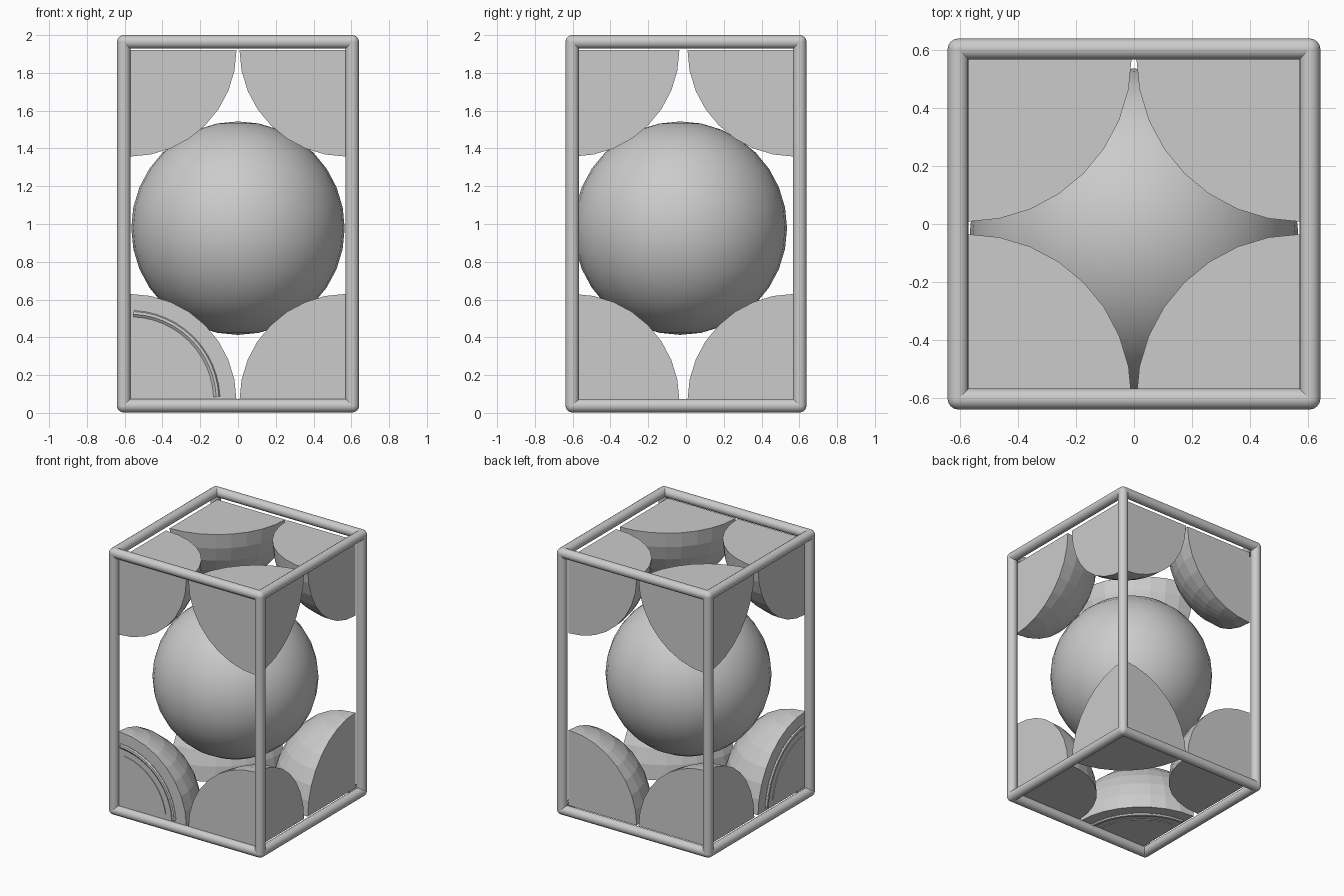
import bpy, bmesh
from math import sin, cos, asin, pi
from mathutils import Vector

cube = bpy.data.objects.get("Cube")
if cube:
    bpy.data.objects.remove(cube, do_unlink=True)

grey = bpy.data.materials.new("plain grey")
grey.use_nodes = True
GREY = (0.6, 0.6, 0.6, 1)
grey.diffuse_color = GREY
grey.node_tree.nodes["Principled BSDF"].inputs["Base Color"].default_value = GREY

R = 0.565       # ball radius
BAR = 0.036     # frame bar radius


def finish(name, bm, smooth=False):
    bmesh.ops.recalc_face_normals(bm, faces=bm.faces)
    mesh = bpy.data.meshes.new(name)
    bm.to_mesh(mesh)
    bm.free()
    mesh.materials.append(grey)
    obj = bpy.data.objects.new(name, mesh)
    bpy.context.collection.objects.link(obj)
    if smooth:
        bpy.ops.object.select_all(action='DESELECT')
        obj.select_set(True)
        bpy.context.view_layer.objects.active = obj
        bpy.ops.object.shade_smooth_by_angle(angle=0.7)
    return obj


def ball(name, centre, radius, segments):
    bm = bmesh.new()
    bmesh.ops.create_uvsphere(bm, u_segments=segments, v_segments=segments // 2, radius=radius)
    bmesh.ops.translate(bm, vec=centre, verts=bm.verts)
    return finish(name, bm, True)


def bar(name, a, b):
    a, b = Vector(a), Vector(b)
    bm = bmesh.new()
    bmesh.ops.create_cone(bm, cap_ends=True, segments=16, radius1=BAR, radius2=BAR,
                          depth=(b - a).length)
    turn = (b - a).to_track_quat('Z', 'Y').to_matrix()
    bmesh.ops.rotate(bm, cent=(0, 0, 0), matrix=turn, verts=bm.verts)
    bmesh.ops.translate(bm, vec=(a + b) / 2, verts=bm.verts)
    return finish(name, bm, True)


def octant(name, centre, signs, steps=8):
    """An eighth of a faceted ball with three flat cut faces."""
    bm = bmesh.new()

    def vert(x, y, z):
        local = Vector((x * signs[0], y * signs[1], z * signs[2]))
        return bm.verts.new(Vector(centre) + R * local)

    core, pole = vert(0, 0, 0), vert(0, 0, 1)
    angles = [k * pi / 2 / steps for k in range(steps + 1)]
    rows = [[vert(sin(t) * cos(p), sin(t) * sin(p), cos(t)) for p in angles]
            for t in angles[1:]]
    for k in range(steps):
        bm.faces.new((pole, rows[0][k], rows[0][k + 1]))
        for upper, lower in zip(rows, rows[1:]):
            bm.faces.new((upper[k], lower[k], lower[k + 1], upper[k + 1]))
    bm.faces.new([core] + rows[-1])
    for side in (0, -1):
        bm.faces.new([core, pole] + [row[side] for row in rows])
    return finish(name, bm)


def on_face(centre, axis, u, v, h):
    """Point at (u, v) on a cut face, raised outward by h."""
    p = Vector(centre)
    p[(axis + 1) % 3] += u
    p[(axis + 2) % 3] += v
    p[axis] -= h
    return p


def quarter_panel(name, centre, axis, offset, radius, height):
    start = asin(offset / radius)
    arc = [start + (pi / 2 - 2 * start) * k / 12 for k in range(13)]
    outline = [(offset, offset)] + [(radius * cos(t), radius * sin(t)) for t in arc]
    bm = bmesh.new()
    top = [bm.verts.new(on_face(centre, axis, u, v, height)) for u, v in outline]
    base = [bm.verts.new(on_face(centre, axis, u, v, -0.002)) for u, v in outline]
    bm.faces.new(top)
    bm.faces.new(base)
    for k in range(len(top)):
        j = (k + 1) % len(top)
        bm.faces.new((top[k], top[j], base[j], base[k]))
    finish(name, bm)


def arc_moulding(name, centre, axis):
    profile = [(0.48, 0), (0.472, 0.012), (0.458, 0.014), (0.44, 0)]
    bm = bmesh.new()
    rows = []
    for k in range(13):
        t = 0.045 + (pi / 2 - 0.09) * k / 12
        rows.append([bm.verts.new(on_face(centre, axis, r * cos(t), r * sin(t), h))
                     for r, h in profile])
    for a, b in zip(rows, rows[1:]):
        for k in range(len(profile)):
            j = (k + 1) % len(profile)
            bm.faces.new((a[k], a[j], b[j], b[k]))
    bm.faces.new(rows[0])
    bm.faces.new(rows[-1])
    finish(name, bm)


# Central ball
ball("central_ball", (0, -0.03, 0.978), R, 32)

# Corner octants
xs, ys, zs = (-0.573, 0.573), (-0.6, 0.573), (0.065, 1.922)
for i in (0, 1):
    for j in (0, 1):
        for k in (0, 1):
            name = f"{('bottom', 'top')[k]}_{('front', 'back')[j]}_{('right', 'left')[i]}_octant"
            octant(name, (xs[i], ys[j], zs[k]), (1 - 2 * i, 1 - 2 * j, 1 - 2 * k))

# Raised quarter-round trim on the three cut faces of one octant
corner = (xs[0], ys[0], zs[0])
for axis, side in enumerate(("side", "front", "bottom")):
    quarter_panel(side + "_trim_base", corner, axis, 0.02, 0.48, 0.003)
    quarter_panel(side + "_trim_panel", corner, axis, 0.05, 0.4, 0.008)
    arc_moulding(side + "_trim_moulding", corner, axis)

# Box frame of round bars with ball joints
X, Y, Z0, Z1 = 0.605, 0.602, 0.038, 1.964
for s in (-1, 1):
    for z, level in ((Z0, "bottom"), (Z1, "top")):
        bar(level + "_cross_bar", (-X, s * Y, z), (X, s * Y, z))
        bar(level + "_side_bar", (s * X, -Y, z), (s * X, Y, z))
        for t in (-1, 1):
            ball(level + "_joint", (s * X, t * Y, z), BAR, 16)
    for t in (-1, 1):
        bar("upright_bar", (s * X, t * Y, Z0), (s * X, t * Y, Z1))
